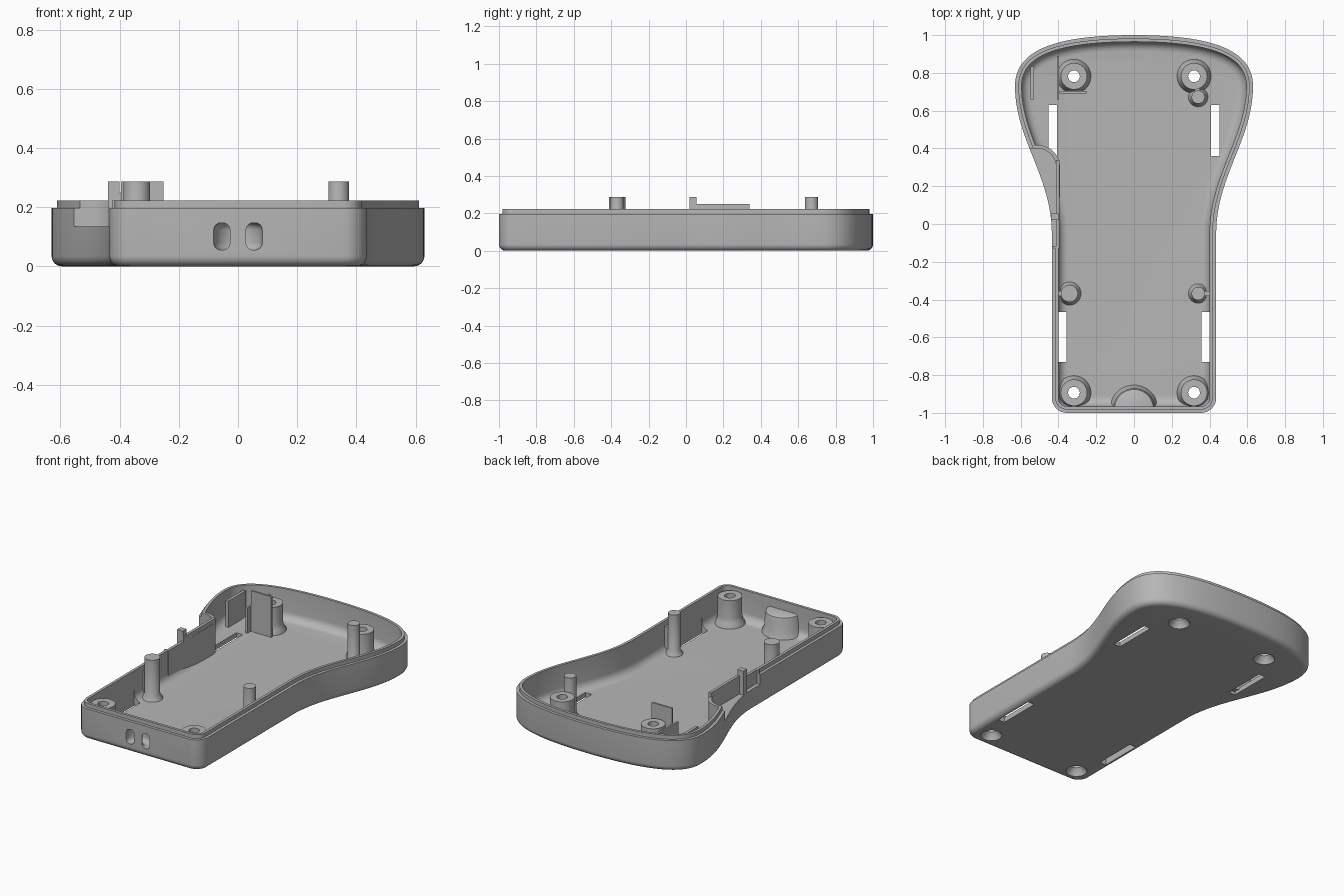
import bpy, bmesh
from math import pi, sin, cos, radians
from mathutils import Vector

if "Cube" in bpy.data.objects:
    bpy.data.objects.remove(bpy.data.objects["Cube"])

grey = bpy.data.materials.new("plain_grey")
grey.use_nodes = True
colour = (0.47, 0.47, 0.47, 1)
grey.diffuse_color = colour
grey.node_tree.nodes["Principled BSDF"].inputs["Base Color"].default_value = colour

FLOOR, RIM, LIP, TALL = 0.03, 0.197, 0.222, 0.287


def loft(name, rings):
    """Closed solid through rings of 3D points."""
    bm = bmesh.new()
    vs = [[bm.verts.new(p) for p in ring] for ring in rings]
    n = len(vs[0])
    for a, b in zip(vs, vs[1:]):
        for i in range(n):
            j = (i + 1) % n
            bm.faces.new((a[i], a[j], b[j], b[i]))
    bm.faces.new(vs[0][::-1])
    bm.faces.new(vs[-1])
    bmesh.ops.recalc_face_normals(bm, faces=bm.faces)
    mesh = bpy.data.meshes.new(name)
    bm.to_mesh(mesh)
    bm.free()
    mesh.materials.append(grey)
    ob = bpy.data.objects.new(name, mesh)
    bpy.context.collection.objects.link(ob)
    return ob


def prism(name, pts, z0, z1):
    return loft(name, [[(x, y, z) for x, y in pts] for z in (z0, z1)])


def box(name, x0, x1, y0, y1, z0, z1):
    return prism(name, [(x0, y0), (x1, y0), (x1, y1), (x0, y1)], z0, z1)


def arc(cx, cy, r, a0, a1, n):
    return [(cx + r * cos(radians(a0 + (a1 - a0) * i / n)),
             cy + r * sin(radians(a0 + (a1 - a0) * i / n))) for i in range(n + 1)]


def turned(name, x, y, profile, n=40):
    """Round part from (radius, z) pairs."""
    return loft(name, [[(px, py, z) for px, py in arc(x, y, r, 0, 360, n)[:-1]]
                       for r, z in profile])


def apply_modifiers(ob):
    dg = bpy.context.evaluated_depsgraph_get()
    mesh = bpy.data.meshes.new_from_object(ob.evaluated_get(dg))
    ob.modifiers.clear()
    ob.data = mesh


def cut(ob, cutters):
    for c in cutters:
        m = ob.modifiers.new("cut", "BOOLEAN")
        m.operation, m.solver, m.object = "DIFFERENCE", "EXACT", c
    apply_modifiers(ob)


# Outline: square-cornered handle flaring into a rounded head
def bezier(p, t):
    a, b, c, d = [Vector(q) for q in p]
    s = 1 - t
    pos = a * s**3 + b * 3 * s * s * t + c * 3 * s * t * t + d * t**3
    tan = (b - a) * s * s + (c - b) * 2 * s * t + (d - c) * t * t
    return pos, Vector((tan.y, -tan.x)).normalized()


FLARE = [(0.435, -0.05), (0.435, 0.25), (0.63, 0.45), (0.63, 0.73)]
CROWN = [(0.63, 0.73), (0.63, 0.92), (0.42, 1.0), (0, 1.0)]


def outline(inset, z):
    r = max(0.08 - inset, 0.012)
    half = arc(0.435 - inset - r, -1 + inset + r, r, -90, 0, 8)
    for curve, first in ((FLARE, 0), (CROWN, 1)):
        for i in range(first, 25):
            pos, normal = bezier(curve, i / 24)
            half.append(tuple(pos - normal * inset))
    mirrored = [(-x, y) for x, y in half[-2::-1]]
    return [(x, y, z) for x, y in half + mirrored]


# Tray: rounded underside, wall, stepped lip, filleted inside
R_OUT, R_IN, WALL = 0.035, 0.05, 0.035
steps = [i * pi / 12 for i in range(7)]
section = [(R_OUT * (1 - sin(a)), R_OUT * (1 - cos(a))) for a in steps]
section += [(0, RIM), (0.018, RIM), (0.018, LIP), (WALL, LIP)]
section += [(WALL + R_IN * (1 - cos(a)), FLOOR + R_IN * (1 - sin(a))) for a in steps]
tray = loft("tray", [outline(d, z) for d, z in section])

# Cutters: floor slots, screw holes, thumb recess, strap tunnel
slots = []
for s in (-1, 1):
    for x0, x1, y0, y1 in ((0.408, 0.452, 0.36, 0.63), (0.358, 0.402, -0.73, -0.465)):
        slots.append(box("slot_cutter", s * x0, s * x1, y0, y1, -0.1, 0.1))
SCREWS = [(s * 0.318, y) for s in (-1, 1) for y in (0.782, -0.893)]
holes = [turned("screw_cutter", x, y, [(0.062, -0.01), (0.06, 0.003), (0.031, 0.04), (0.031, 0.4)])
         for x, y in SCREWS]
recess = prism("recess_cutter", [(-0.8, -0.12), (-0.412, -0.12)]
               + arc(-0.512, 0.3, 0.1, 0, 90, 12) + [(-0.8, 0.405)], 0.135, 0.5)
tunnel = prism("strap_cutter", [(0.082, -1.06)] + arc(0, -1, 0.082, 0, 180, 20)
               + [(-0.082, -1.06), (-0.027, -1.06)] + arc(0, -1, 0.027, 180, 0, 20)
               + [(0.027, -1.06)], 0.055, 0.147)
bev = tunnel.modifiers.new("round", "BEVEL")
bev.width, bev.segments, bev.limit_method, bev.angle_limit = 0.024, 4, "ANGLE", radians(60)
apply_modifiers(tunnel)
cut(tray, slots + holes + [recess, tunnel])
parts = [tray]

# Screw bosses with flared feet
for (x, y), hole in zip(SCREWS, holes):
    boss = turned("screw_boss", x, y,
                  [(0.09, 0.012), (0.09, 0.035), (0.076, 0.055), (0.07, 0.085), (0.07, 0.2)])
    cut(boss, [hole])
    parts.append(boss)

# Locating posts
for name, x, y, r in (("wide_post", -0.342, -0.368, 0.045),
                      ("handle_post", 0.34, -0.368, 0.035),
                      ("head_post", 0.34, 0.672, 0.035)):
    parts.append(turned(name, x, y, [(r + 0.02, 0.02), (r + 0.015, 0.035), (r, 0.06), (r, TALL)]))
parts.append(box("handle_post_web", 0.355, 0.41, -0.38, -0.356, 0.02, 0.19))
parts.append(box("wide_post_web", -0.41, -0.36, -0.38, -0.356, 0.02, 0.19))
parts.append(box("head_post_web", 0.32, 0.35, 0.68, 0.73, 0.02, 0.19))

# Thumb recess: solid ledge with a curved inner wall
ledge = prism("recess_ledge", [(-0.425, -0.13), (-0.395, -0.13)]
              + arc(-0.51, 0.3, 0.118, 0, 90, 12)
              + [(-0.54, 0.418), (-0.515, 0.34), (-0.47, 0.2), (-0.425, 0.04)], 0.02, LIP)
cut(ledge, [recess])
parts.append(ledge)
parts.append(box("guide_plate", -0.412, -0.394, 0.02, 0.34, 0.1, 0.25))
parts.append(box("guide_post", -0.44, -0.4, 0.02, 0.056, 0.1, TALL))

# Upright plates in the head
parts.append(box("cross_plate", -0.395, -0.252, 0.692, 0.704, 0.02, TALL))
parts.append(box("divider_plate", -0.408, -0.396, 0.66, 0.89, 0.02, 0.19))
parts.append(box("side_plate", -0.548, -0.53, 0.66, 0.835, 0.02, 0.197))

# Strap housing behind the front slots
housing = loft("strap_housing", [[(x, y, z) for x, y in arc(0, -0.98, r, 0, 180, 24)]
               for r, z in ((0.13, 0.02), (0.125, 0.04), (0.113, 0.065), (0.11, 0.14),
                            (0.104, 0.158), (0.09, 0.167))])
cut(housing, [tunnel])
parts.append(housing)

for c in slots + holes + [recess, tunnel]:
    bpy.data.objects.remove(c)

bpy.ops.object.select_all(action="DESELECT")
for ob in parts:
    ob.select_set(True)
bpy.context.view_layer.objects.active = tray
bpy.ops.object.shade_smooth_by_angle(angle=radians(35))
